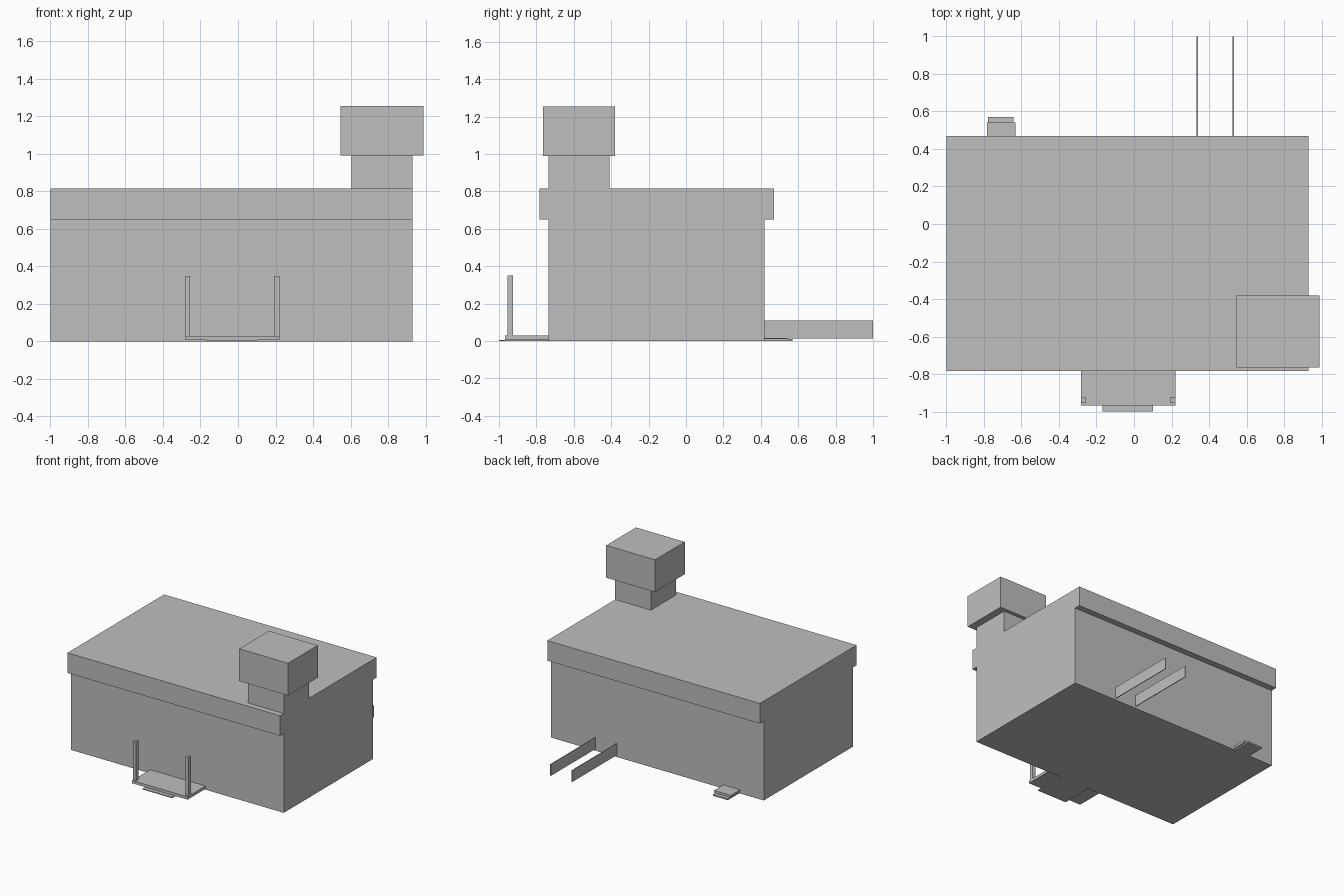
import bpy

cube = bpy.data.objects.get("Cube")
if cube:
    bpy.data.objects.remove(cube, do_unlink=True)

grey = bpy.data.materials.new("plain_grey")
grey.use_nodes = True
colour = (0.52, 0.52, 0.52, 1)
grey.diffuse_color = colour
grey.node_tree.nodes["Principled BSDF"].inputs["Base Color"].default_value = colour


def box(name, x, y, z):
    """Add a box from its (min, max) extents on each axis."""
    bpy.ops.mesh.primitive_cube_add(size=1, location=[sum(a) / 2 for a in (x, y, z)])
    obj = bpy.context.object
    obj.name = name
    obj.scale = [a[1] - a[0] for a in (x, y, z)]
    bpy.ops.object.transform_apply(location=False, rotation=False, scale=True)
    obj.data.materials.append(grey)


# Building: roof slab flush with the side walls, overhanging front and back
LEFT, RIGHT = -1.0, 0.93
FRONT, BACK = -0.735, 0.42
ROOF_BASE, ROOF_TOP = 0.65, 0.815
box("walls", (LEFT, RIGHT), (FRONT, BACK), (0, ROOF_BASE))
box("roof_slab", (LEFT, RIGHT), (-0.783, 0.47), (ROOF_BASE, ROOF_TOP))

# Chimney and its wider cap
box("chimney", (0.605, RIGHT), (FRONT, -0.41), (ROOF_TOP, 0.99))
box("chimney_cap", (0.547, 0.99), (-0.765, -0.38), (0.99, 1.255))

# Front porch with a low step and two posts
box("porch", (-0.283, 0.22), (-0.967, FRONT), (0.007, 0.03))
box("porch_step", (-0.167, 0.102), (-1, FRONT), (0, 0.007))
for side, x in (("right", -0.283), ("left", 0.192)):
    box(f"porch_post_{side}", (x, x + 0.028), (-0.955, -0.924), (0.03, 0.35))

# Back doorstep in two levels
box("back_step_upper", (-0.785, -0.633), (BACK, 0.54), (0.012, 0.03))
box("back_step_lower", (-0.778, -0.643), (BACK, 0.57), (0, 0.012))

# Thin parallel rails behind the building
for side, x in (("right", 0.337), ("left", 0.529)):
    box(f"back_rail_{side}", (x - 0.003, x + 0.003), (BACK, 1), (0.015, 0.11))
